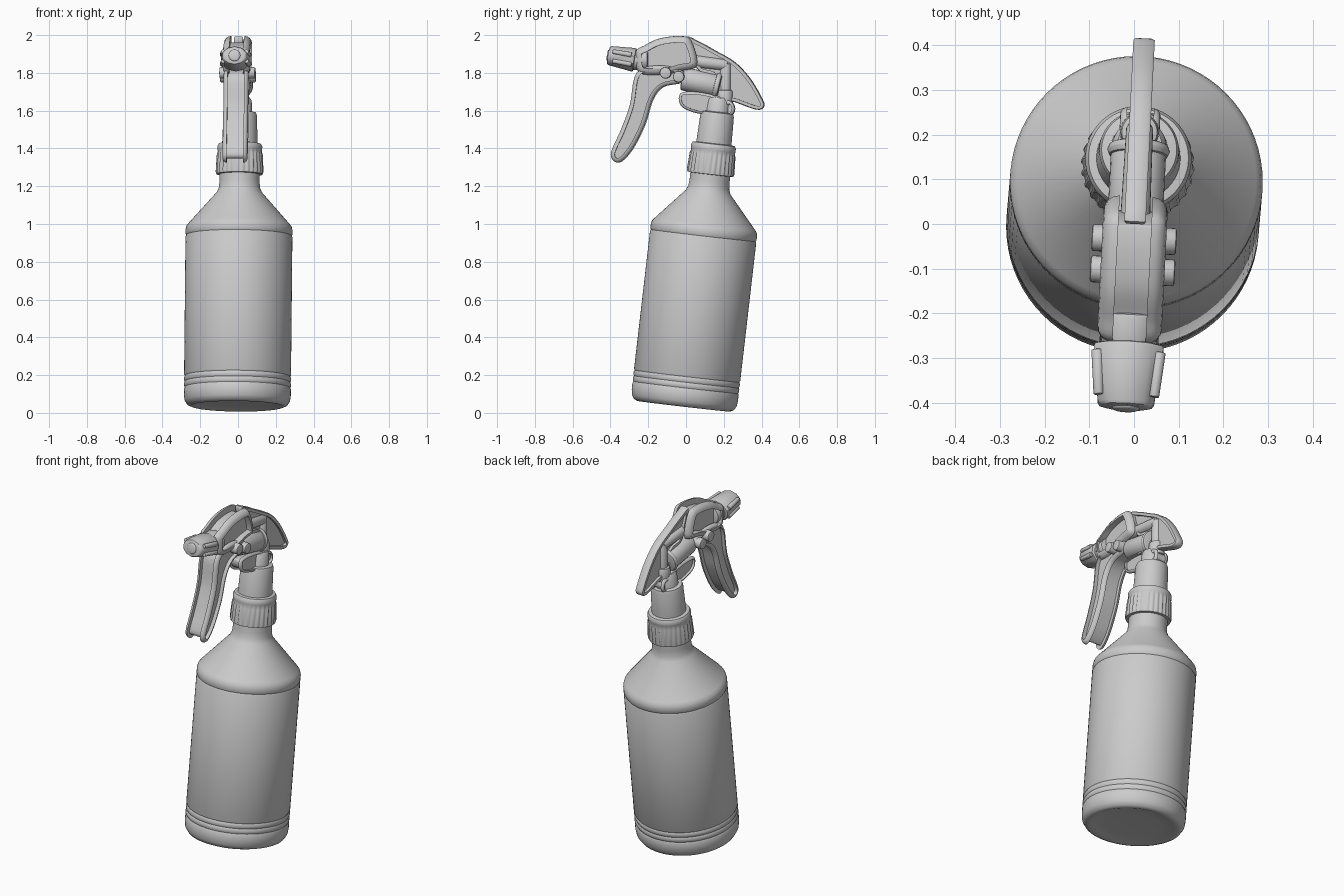
import bpy, bmesh, math
from mathutils import Vector, Matrix

cube = bpy.data.objects.get("Cube")
if cube:
    bpy.data.objects.remove(cube)

plastic = bpy.data.materials.new("pale_grey_plastic")
plastic.use_nodes = True
GREY = (0.6, 0.6, 0.6, 1)
plastic.diffuse_color = GREY
plastic.node_tree.nodes["Principled BSDF"].inputs["Base Color"].default_value = GREY

# The bottle leans back; the spray head is turned slightly
BOTTLE = (Matrix.Translation((-0.004, -0.013, 0.035))
          @ Matrix.Rotation(0.01, 4, 'Y') @ Matrix.Rotation(-0.115, 4, 'X'))
HEAD = Matrix.Translation((0.002, 0, 0)) @ Matrix.Rotation(-0.05, 4, 'Z')


def finish(bm, name, matrix):
    bmesh.ops.recalc_face_normals(bm, faces=bm.faces[:])
    mesh = bpy.data.meshes.new(name)
    bm.to_mesh(mesh)
    bm.free()
    mesh.transform(matrix)
    mesh.materials.append(plastic)
    obj = bpy.data.objects.new(name, mesh)
    bpy.context.collection.objects.link(obj)
    bpy.ops.object.select_all(action='DESELECT')
    obj.select_set(True)
    bpy.context.view_layer.objects.active = obj
    bpy.ops.object.shade_smooth_by_angle(angle=math.radians(40))
    return obj


def loft(name, rings, matrix, closed=False):
    """Join equal rings of points; cap the ends or close into a loop."""
    bm = bmesh.new()
    loops = [[bm.verts.new(p) for p in ring] for ring in rings]
    n = len(loops[0])
    pairs = list(zip(loops, loops[1:]))
    if closed:
        pairs.append((loops[-1], loops[0]))
    else:
        bm.faces.new(loops[0])
        bm.faces.new(loops[-1])
    for a, b in pairs:
        for i in range(n):
            j = (i + 1) % n
            bm.faces.new((a[i], a[j], b[j], b[i]))
    return finish(bm, name, matrix)


def lathe(name, profile, sides=72, ribs=()):
    """Revolve (radius, height); rings listed in ribs are fluted."""
    rings = []
    for k, (r, z) in enumerate(profile):
        ring = []
        for i in range(sides):
            a = 2 * math.pi * i / sides
            q = r * (0.95 if k in ribs and i % 4 < 2 else 1)
            ring.append((q * math.cos(a), q * math.sin(a), z))
        rings.append(ring)
    return loft(name, rings, BOTTLE)


def smooth_outline(points, steps=5):
    """Closed Catmull-Rom curve through (y, z) points."""
    pts = [Vector(p) for p in points]
    n, out = len(pts), []
    for i in range(n):
        a, b, c, d = (pts[(i + k) % n] for k in (-1, 0, 1, 2))
        for s in range(steps):
            t = s / steps
            out.append(0.5 * (2 * b + (c - a) * t + (2 * a - 5 * b + 4 * c - d) * t * t
                              + (3 * b - a - 3 * c + d) * t ** 3))
    return out


def inset(outline, amount):
    n = len(outline)
    area = sum(outline[i - 1].cross(outline[i]) for i in range(n))
    sign = 1 if area > 0 else -1
    result = []
    for i, p in enumerate(outline):
        t = (outline[(i + 1) % n] - outline[i - 1]).normalized()
        result.append(p + Vector((-t.y, t.x)) * sign * amount)
    return result


def layer(outline, x, amount=0):
    return [(x, p.x, p.y) for p in inset(outline, amount)]


def slab(name, outline, half, rounding):
    """Side outline extruded across x with rounded edges."""
    layers = []
    for side in (-1, 1):
        for k in range(5)[::-side]:
            a = k * math.pi / 8
            x = half - rounding * (1 - math.sin(a))
            layers.append(layer(outline, side * x, rounding * (1 - math.cos(a))))
    return loft(name, layers, HEAD)


def rod(name, a, b, r1, r2, sides=24, widen=1):
    a, b = Vector(a), Vector(b)
    bm = bmesh.new()
    bmesh.ops.create_cone(bm, cap_ends=True, segments=sides, radius1=r1, radius2=r2,
                          depth=(b - a).length)
    caps = [e for e in bm.edges if abs(e.verts[0].co.z - e.verts[1].co.z) < 1e-5]
    bmesh.ops.bevel(bm, geom=caps, offset=min(r1, r2) * 0.2, segments=2,
                    profile=0.5, affect='EDGES')
    bmesh.ops.scale(bm, vec=(widen, 1, 1), verts=bm.verts)
    turn = (b - a).to_track_quat('Z', 'Y').to_matrix().to_4x4()
    return finish(bm, name, HEAD @ Matrix.Translation((a + b) / 2) @ turn)


# Bottle with recessed base, shallow rings and conical shoulder
bottle = [(0.15, 0.012), (0.22, 0.008), (0.245, 0), (0.265, 0.008), (0.279, 0.03), (0.283, 0.06)]
for z in (0.10, 0.13, 0.16, 0.91):
    bottle += [(0.283, z - 0.008), (0.279, z), (0.283, z + 0.008)]
bottle += [(0.283, 0.94), (0.279, 0.958), (0.268, 0.972), (0.12, 1.14), (0.109, 1.165),
           (0.106, 1.2), (0.106, 1.26)]
lathe("bottle", bottle)

# Fluted screw collar and neck
lathe("collar", [(0.10, 1.235), (0.122, 1.237), (0.127, 1.25), (0.122, 1.34), (0.116, 1.36),
                 (0.118, 1.365), (0.119, 1.385), (0.112, 1.398), (0.09, 1.402)],
      sides=112, ribs=(2, 3))
lathe("neck", [(0.095, 1.38), (0.093, 1.42), (0.089, 1.55), (0.084, 1.565), (0.06, 1.57)])
lathe("neck_plug", [(0.065, 1.55), (0.06, 1.63), (0.05, 1.645)])

# Front housing of the spray head
housing = smooth_outline([(-0.265, 1.91), (-0.215, 1.947), (-0.14, 1.982), (-0.03, 1.995),
                          (0.03, 1.97), (0.06, 1.84), (-0.03, 1.81), (-0.11, 1.79),
                          (-0.245, 1.80)])
slab("head_housing", housing, 0.072, 0.035)

# Trigger lever with pivot arm
trigger = smooth_outline([(-0.26, 1.80), (-0.296, 1.63), (-0.344, 1.497), (-0.397, 1.37),
                          (-0.355, 1.325), (-0.286, 1.39), (-0.217, 1.524), (-0.175, 1.656),
                          (-0.12, 1.725), (-0.02, 1.75), (-0.015, 1.81), (-0.14, 1.84)])
slab("trigger", trigger, 0.066, 0.022)
for y, z in ((-0.105, 1.80), (-0.035, 1.78)):
    rod("pivot_pin", (-0.095, y, z), (0.095, y, z), 0.03, 0.03)

# Rear shroud: thin web inside a raised rim
shroud = smooth_outline([(0.0, 1.985), (0.07, 1.965), (0.153, 1.92), (0.26, 1.857), (0.34, 1.772),
                         (0.40, 1.672), (0.415, 1.625), (0.376, 1.605), (0.26, 1.645),
                         (0.18, 1.67), (0.15, 1.78), (0.06, 1.82)])
slab("shroud_web", inset(shroud, 0.01), 0.012, 0.003)
loft("shroud_rim", [layer(shroud, -0.024, 0.004), layer(shroud, -0.019), layer(shroud, 0.019),
                    layer(shroud, 0.024, 0.004), layer(shroud, 0.024, 0.02),
                    layer(shroud, -0.024, 0.02)], HEAD, closed=True)

# Pump cylinder, feed tube and lower supports
rod("pump_cylinder", (0, -0.02, 1.77), (0, 0.17, 1.73), 0.062, 0.062)
rod("pump_flange", (0, 0.15, 1.735), (0, 0.18, 1.728), 0.07, 0.07)
rod("feed_tube", (0, 0.205, 1.58), (0, 0.21, 1.85), 0.032, 0.028)
rod("feed_tube_collar", (0, 0.205, 1.63), (0, 0.206, 1.71), 0.045, 0.042)
rod("upper_channel", (0, -0.1, 1.88), (0, 0.22, 1.84), 0.035, 0.03)
support = smooth_outline([(-0.03, 1.69), (-0.02, 1.62), (0.09, 1.58), (0.24, 1.575),
                          (0.25, 1.64), (0.16, 1.68), (0.05, 1.70)])
slab("lower_support", support, 0.045, 0.015)

# Adjustable nozzle with grip ridges
rod("nozzle_stem", (0, -0.30, 1.868), (0, -0.20, 1.868), 0.05, 0.06, widen=1.15)
rod("nozzle", (0, -0.412, 1.893), (0, -0.27, 1.868), 0.05, 0.064, sides=10, widen=1.3)
rod("nozzle_tip", (0, -0.418, 1.894), (0, -0.39, 1.889), 0.03, 0.034)
for side in (-1, 1):
    for dz in (-0.025, 0.025):
        rod("nozzle_ridge", (side * 0.062, -0.385, 1.888 + dz),
            (side * 0.07, -0.285, 1.87 + dz), 0.012, 0.014, sides=10)
